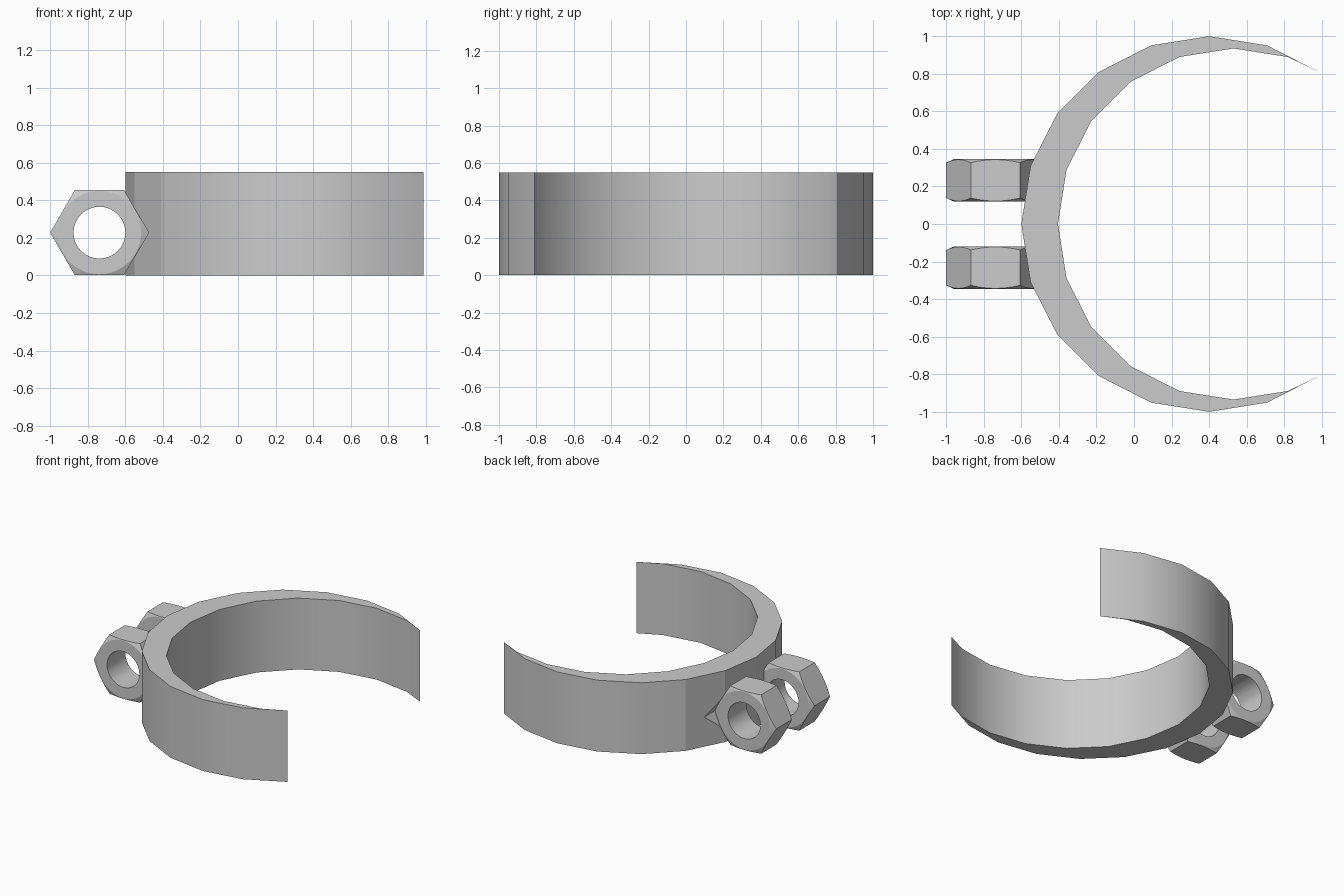
import bpy, bmesh
from math import sin, cos, radians, pi

if "Cube" in bpy.data.objects:
    bpy.data.objects.remove(bpy.data.objects["Cube"], do_unlink=True)

grey = bpy.data.materials.new("plain grey")
grey.use_nodes = True
colour = (0.6, 0.6, 0.6, 1)
grey.diffuse_color = colour
grey.node_tree.nodes["Principled BSDF"].inputs["Base Color"].default_value = colour


def finish(name, bm):
    bmesh.ops.recalc_face_normals(bm, faces=bm.faces)
    mesh = bpy.data.meshes.new(name)
    bm.to_mesh(mesh)
    bm.free()
    mesh.materials.append(grey)
    ob = bpy.data.objects.new(name, mesh)
    bpy.context.collection.objects.link(ob)
    return ob


def select(ob):
    bpy.ops.object.select_all(action="DESELECT")
    bpy.context.view_layer.objects.active = ob
    ob.select_set(True)


def turned(name, profile, sides):
    """Closed solid around the nut axis from (radius, y) rings."""
    bm = bmesh.new()
    rings = []
    for r, y in profile:
        rings.append([bm.verts.new((NUT_X + r * cos(2 * pi * i / sides), y,
                                    NUT_Z + r * sin(2 * pi * i / sides)))
                      for i in range(sides)])
    for a, b in zip(rings, rings[1:]):
        for i in range(sides):
            j = (i + 1) % sides
            bm.faces.new((a[i], a[j], b[j], b[i]))
    bm.faces.new(rings[0])
    bm.faces.new(rings[-1])
    return finish(name, bm)


def combine(ob, tool, operation):
    mod = ob.modifiers.new("cut", "BOOLEAN")
    mod.object, mod.operation, mod.solver = tool, operation, "EXACT"
    select(ob)
    bpy.ops.object.modifier_apply(modifier=mod.name)
    bpy.data.objects.remove(tool, do_unlink=True)


def arc(cx, radius, start, end):
    step = 18 if end > start else -18
    return [(cx + radius * cos(radians(a)), radius * sin(radians(a)))
            for a in range(start, end + step, step)]


NUT_X, NUT_Z, NUT_R = -0.738, 0.228, 0.262
HEIGHT = 0.55

# Open crescent band: matching outer and inner rails share the two thin tips
outer = arc(0.4, 1.0, 54, 306)
inner = [outer[0]] + arc(0.53, 0.935, 72, 288) + [outer[-1]]
bm = bmesh.new()


def rail(points, z):
    return [bm.verts.new((x, y, z)) for x, y in points]


rails = [rail(outer, 0), rail(inner, 0), rail(inner, HEIGHT), rail(outer, HEIGHT)]
for a, b in zip(rails, rails[1:] + rails[:1]):
    for i in range(len(outer) - 1):
        bm.faces.new((a[i], a[i + 1], b[i + 1], b[i]))
bmesh.ops.remove_doubles(bm, verts=bm.verts, dist=0.0005)
band = finish("band", bm)

# Pair of chamfered hexagonal nuts set into the band
parts = [band]
for side, name in ((-1, "front_nut"), (1, "back_nut")):
    near, far = side * 0.12, side * 0.345
    bevel = side * 0.022
    nut = turned(name, [(NUT_R, near), (NUT_R, far)], 6)
    limit = turned("chamfer_limit", [(0.222, near), (0.27, near + bevel),
                                     (0.27, far - bevel), (0.222, far)], 48)
    combine(nut, limit, "INTERSECT")
    bore = turned("bore_cutter", [(0.138, side * 0.05), (0.138, side * 0.42)], 32)
    combine(nut, bore, "DIFFERENCE")
    # Small notch in the band at the outer corner of the nut
    notch = turned("notch_cutter", [(NUT_R, far - bevel), (NUT_R, side * 0.7)], 6)
    combine(band, notch, "DIFFERENCE")
    parts.append(nut)

for ob in parts:
    select(ob)
    bpy.ops.object.shade_smooth_by_angle(angle=radians(24))

# Flat facets where the band meets the nuts
for face in band.data.polygons:
    if face.center.x < -0.42:
        face.use_smooth = False
